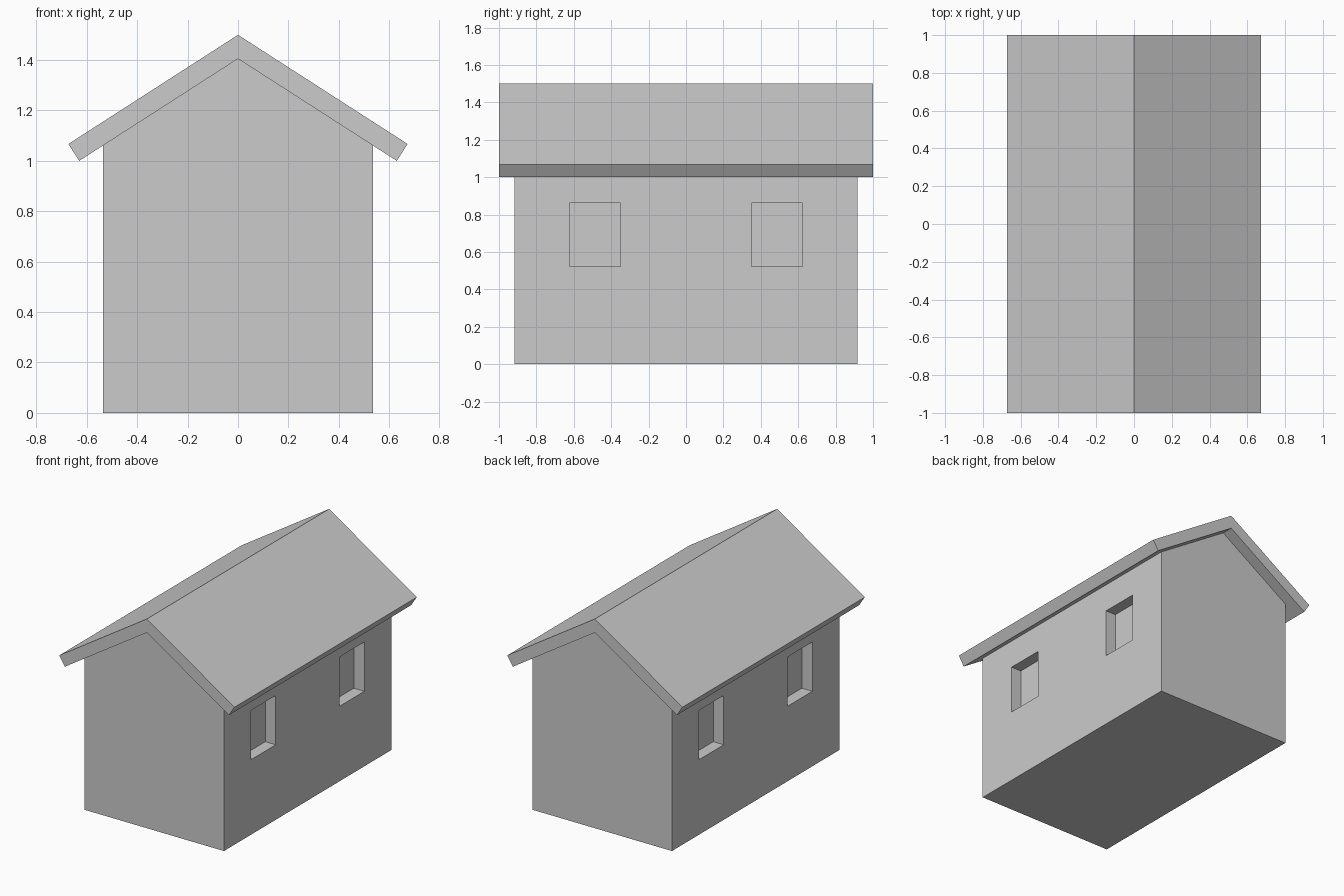
import bpy
import bmesh
from mathutils import Matrix

if "Cube" in bpy.data.objects:
    bpy.data.objects.remove(bpy.data.objects["Cube"])

WALL_X, WALL_Y = 0.535, 0.918
RECESS = 0.08


def new_object(name, bm):
    bmesh.ops.recalc_face_normals(bm, faces=bm.faces)
    mesh = bpy.data.meshes.new(name)
    bm.to_mesh(mesh)
    bm.free()
    obj = bpy.data.objects.new(name, mesh)
    bpy.context.collection.objects.link(obj)
    return obj


def extrude_profile(name, half, half_length):
    """Mirror an x >= 0 half profile (x, z), then extrude it along y."""
    bm = bmesh.new()
    mirrored = [(-x, z) for x, z in reversed(half) if x > 0]
    outline = half + mirrored
    face = bm.faces.new([bm.verts.new((x, -half_length, z)) for x, z in outline])
    ext = bmesh.ops.extrude_face_region(bm, geom=[face], use_keep_orig=True)
    verts = [v for v in ext["geom"] if isinstance(v, bmesh.types.BMVert)]
    bmesh.ops.translate(bm, verts=verts, vec=(0, 2 * half_length, 0))
    return new_object(name, bm)


# Walls with gable ends reaching the underside of the roof
slope = (1.405 - 1.0) / 0.63
walls = extrude_profile(
    "walls", [(0, 1.405), (WALL_X, 1.405 - slope * WALL_X), (WALL_X, 0)], WALL_Y)

# Window recesses, two in each long wall
bm = bmesh.new()
for sx in (-1, 1):
    for sy in (-1, 1):
        place = Matrix.Translation((sx * WALL_X, sy * 0.486, 0.692))
        size = Matrix.Diagonal((2 * RECESS, 0.272, 0.342, 1))
        bmesh.ops.create_cube(bm, size=1, matrix=place @ size)
cutter = new_object("window_cutter", bm)
cutter.hide_render = True

cut = walls.modifiers.new("window_recesses", "BOOLEAN")
cut.operation = "DIFFERENCE"
cut.solver = "EXACT"
cut.object = cutter
bpy.context.view_layer.objects.active = walls
bpy.ops.object.modifier_apply(modifier=cut.name)
bpy.data.objects.remove(cutter)

# Overhanging roof slab, folded at the ridge
roof = [(0, 1.5), (0.673, 1.067), (0.63, 1.0)]
bm_outline = roof + [(0, 1.405)]
bm = bmesh.new()
outline = bm_outline + [(-x, z) for x, z in reversed(roof) if x > 0]
face = bm.faces.new([bm.verts.new((x, -1, z)) for x, z in outline])
ext = bmesh.ops.extrude_face_region(bm, geom=[face], use_keep_orig=True)
verts = [v for v in ext["geom"] if isinstance(v, bmesh.types.BMVert)]
bmesh.ops.translate(bm, verts=verts, vec=(0, 2, 0))
new_object("roof", bm)
